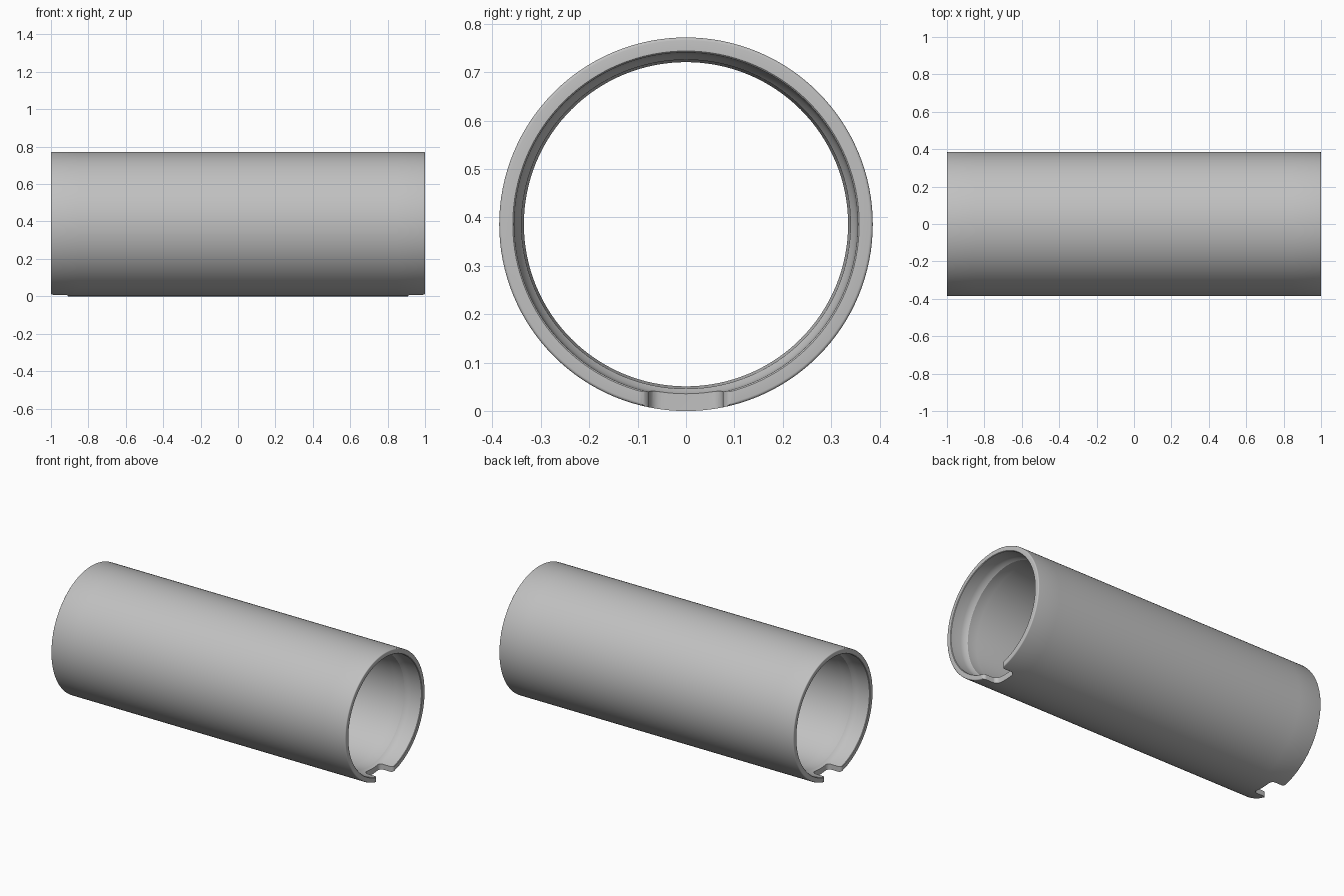
import bpy, bmesh, math
from mathutils import Vector

cube = bpy.data.objects.get("Cube")
if cube:
    bpy.data.objects.remove(cube, do_unlink=True)

RADIUS, SIDES = 0.386, 128

grey = bpy.data.materials.new("light grey")
grey.use_nodes = True
colour = (0.53, 0.53, 0.53, 1)
grey.diffuse_color = colour
grey.node_tree.nodes["Principled BSDF"].inputs["Base Color"].default_value = colour


def make_object(name, bm):
    bmesh.ops.recalc_face_normals(bm, faces=bm.faces)
    mesh = bpy.data.meshes.new(name)
    bm.to_mesh(mesh)
    bm.free()
    mesh.materials.append(grey)
    obj = bpy.data.objects.new(name, mesh)
    bpy.context.collection.objects.link(obj)
    return obj


def arc(cx, cy, r, start, end, steps=6):
    angles = [math.radians(start + (end - start) * i / steps) for i in range(steps + 1)]
    return [(cx + r * math.cos(a), cy + r * math.sin(a)) for a in angles]


# Tube: half of the wall section as (depth from the end, radius), from the outside in
half = [(0.15, RADIUS)] + arc(0.006, RADIUS - 0.006, 0.006, 90, 180, 4)
half += [(0, 0.358), (0.003, 0.355), (0.07, 0.354), (0.092, 0.35),
         (0.108, 0.34), (0.17, 0.339), (0.185, 0.335)]
section = [(1 - d, r) for d, r in half]
section += [(-x, r) for x, r in reversed(section)]

# Lathe the section around the x axis
bm = bmesh.new()
verts = [bm.verts.new((x, 0, RADIUS + r)) for x, r in section]
edges = [bm.edges.new((v, verts[(i + 1) % len(verts)])) for i, v in enumerate(verts)]
bmesh.ops.spin(bm, geom=verts + edges, cent=(0, 0, RADIUS), axis=(1, 0, 0),
               angle=math.tau, steps=SIDES, use_merge=True)
bmesh.ops.remove_doubles(bm, verts=bm.verts, dist=1e-5)
tube = make_object("tube", bm)

# Notch outline: rounded mouth corners and rounded inner corners
side = [(1.05, 0.096)] + arc(0.98, 0.096, 0.02, 0, -90)
side += arc(0.935, 0.051, 0.025, 90, 180)
outline = side + [(x, -y) for x, y in reversed(side)]

# Cut a notch through the bottom wall at both ends
for sign, label in ((1, "left"), (-1, "right")):
    bm = bmesh.new()
    face = bm.faces.new([bm.verts.new((sign * x, y, -0.1)) for x, y in outline])
    top = bmesh.ops.extrude_face_region(bm, geom=[face])["geom"]
    bmesh.ops.translate(bm, vec=Vector((0, 0, 0.3)),
                        verts=[g for g in top if isinstance(g, bmesh.types.BMVert)])
    cutter = make_object(label + "_notch_cutter", bm)
    cutter.hide_render = True
    cut = tube.modifiers.new(label + "_notch", "BOOLEAN")
    cut.operation = "DIFFERENCE"
    cut.solver = "EXACT"
    cut.object = cutter
    bpy.ops.object.select_all(action="DESELECT")
    bpy.context.view_layer.objects.active = tube
    tube.select_set(True)
    bpy.ops.object.modifier_apply(modifier=cut.name)
    bpy.data.objects.remove(cutter, do_unlink=True)

bpy.ops.object.shade_smooth_by_angle(angle=math.radians(25))
